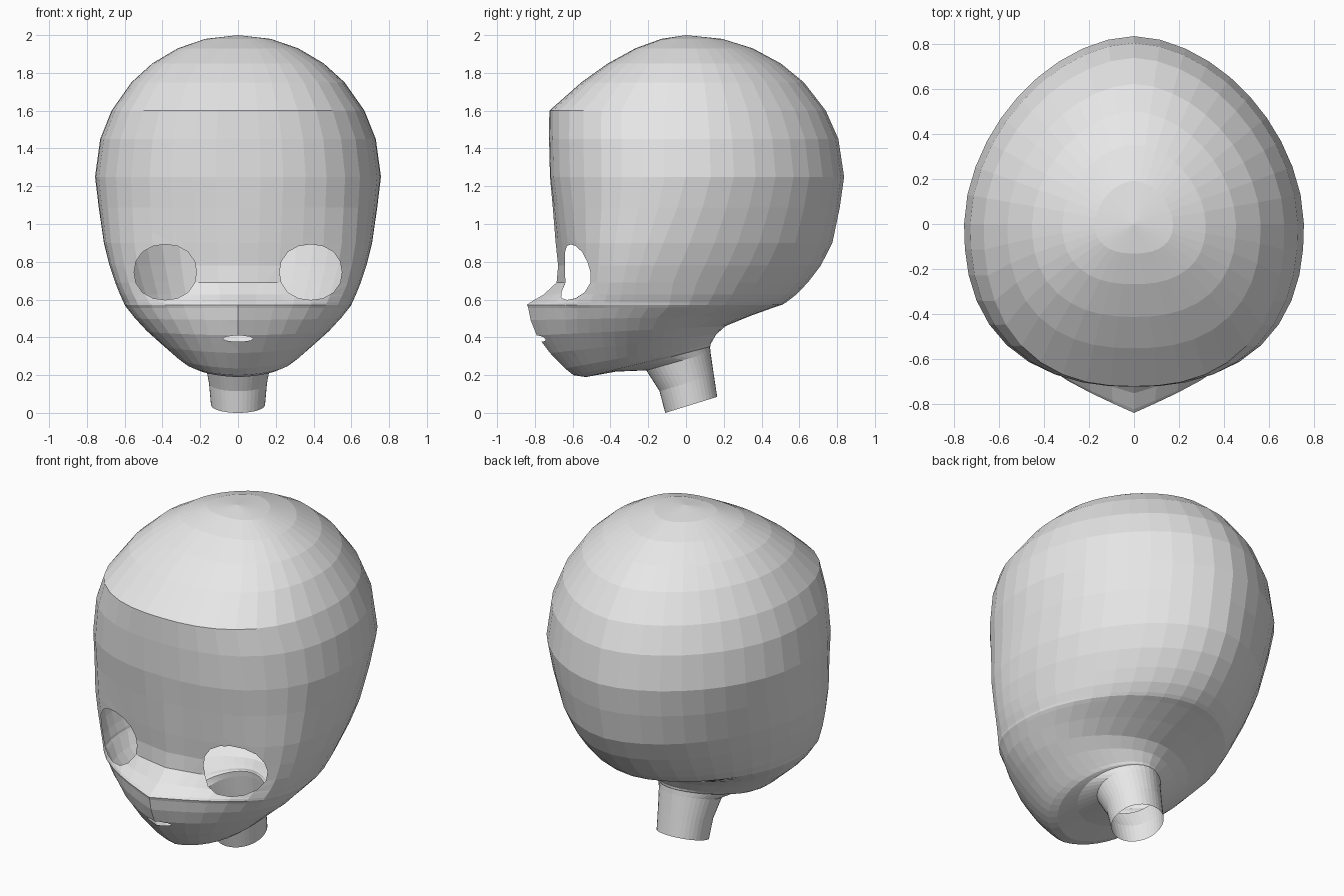
import bpy
import bmesh
from math import sin, cos, pi, sqrt
from mathutils import Vector

SEGMENTS = 40

cube = bpy.data.objects.get("Cube")
if cube:
    bpy.data.objects.remove(cube, do_unlink=True)

clay = bpy.data.materials.new("light_grey")
clay.use_nodes = True
clay.diffuse_color = (0.8, 0.8, 0.8, 1)
clay.node_tree.nodes["Principled BSDF"].inputs["Base Color"].default_value = clay.diffuse_color

bm = bmesh.new()


def rounded(angle, power):
    """Point on a unit superellipse, as (sine side, cosine side)."""
    s, c = sin(angle), cos(angle)
    r = (abs(s) ** power + abs(c) ** power) ** (-1 / power)
    return s * r, c * r


def crown(z):
    """Domed skull level: round sides and back, front cut off by the forehead."""
    dome = sqrt(1 - ((z - 1.25) / 0.75) ** 2)
    front = min(0.725, 1.22 * (2 - z) ** 0.57)
    return (-front, z, 0.837 * dome, z, 0.757 * dome, 0)


def refine(keys):
    """Insert a smooth in-between level after every key level."""
    levels = []
    for i in range(len(keys) - 1):
        before, a = keys[max(i - 1, 0)], keys[i]
        b, after = keys[i + 1], keys[min(i + 2, len(keys) - 1)]
        between = [(9 * (q + r) - p - s) / 16 for p, q, r, s in zip(before, a, b, after)]
        levels += [a, between]
    return levels + [keys[-1]]


def ring(tip, z, back, back_z, width, muzzle):
    """One tilted outline: squarish face with a pointed muzzle, rounder back."""
    front = tip + muzzle
    if z < 0.5:
        mid = max(-0.25, (tip + back) / 2)
    else:
        mid = -0.2 * max(0, min(1, (1.2 - z) * 2))
    square = max(2, min(1.6 + 2 * z, max(2.4, 3.6 - z)))
    round_back = 1.8 + max(0, 0.4 - back_z)
    verts = []
    for i in range(SEGMENTS):
        angle = 2 * pi * i / SEGMENTS
        facing = cos(angle) > 0
        s, c = rounded(angle, square if facing else round_back)
        x = width * s
        if facing:
            y = mid + (front - mid) * c - muzzle * max(0, 1 - abs(x) / 0.45) ** 1.3
        else:
            y = mid - (back - mid) * c
        height = z + (back_z - z) * (y - tip) / (back - tip)
        verts.append(bm.verts.new((x, y, height)))
    return verts


# Key levels: front y, front z, back y, back z, half width, muzzle depth
brow = (-0.72, 1.25, 0.837, 1.25, 0.757, 0)
eyes = (-0.69, 0.9, 0.775, 0.9, 0.71, 0.04)
bridge = (-0.685, 0.69, 0.645, 0.69, 0.65, 0.065)
nose_top = (-0.825, 0.585, 0.53, 0.585, 0.605, 0.145)
nose_tip = (-0.835, 0.555, 0.47, 0.56, 0.59, 0.155)
lip = (-0.79, 0.41, 0.21, 0.46, 0.485, 0.13)
chin = (-0.64, 0.235, 0.14, 0.38, 0.33, 0.06)
under_chin = (-0.53, 0.19, 0.13, 0.355, 0.26, 0.03)
neck_top = (-0.21, 0.225, 0.13, 0.32, 0.175, 0)
neck_end = (-0.11, 0, 0.165, 0.085, 0.143, 0)

levels = [crown(z) for z in (1.98, 1.93, 1.85, 1.75, 1.6, 1.45)]
levels += refine([brow, eyes, bridge, nose_top, nose_tip, lip, chin, under_chin, neck_top, neck_end])
rings = [ring(*level) for level in levels]

# Skin the outlines and close the crown; the neck stays open
pole = bm.verts.new((0, 0, 2))
for i in range(SEGMENTS):
    j = (i + 1) % SEGMENTS
    bm.faces.new((pole, rings[0][i], rings[0][j]))
    for upper, lower in zip(rings, rings[1:]):
        bm.faces.new((upper[i], lower[i], lower[j], upper[j]))
bmesh.ops.recalc_face_normals(bm, faces=bm.faces[:])


def faces_within(cx, cz, rx, rz, planes):
    """Front faces near an opening that lie behind all the given planes."""
    found = []
    for f in bm.faces:
        p = f.calc_center_median()
        near = p.y < -0.3 and abs(p.x - cx) < rx + 0.12 and abs(p.z - cz) < rz + 0.1
        if near and all((p - co).dot(no) < 0 for co, no in planes):
            found.append(f)
    return found


def cut_opening(cx, cz, rx, rz, sides):
    """Cut a rounded opening through the front surface."""
    outline = []
    for k in range(sides):
        s, c = rounded(2 * pi * k / sides, 2.2)
        outline.append(Vector((cx + rx * c, 0, cz + rz * s)))
    planes = []
    for p, q in zip(outline, outline[1:] + outline[:1]):
        normal = Vector((q.z - p.z, 0, p.x - q.x)).normalized()
        geom = set(faces_within(cx, cz, rx, rz, planes))
        for f in list(geom):
            geom.update(f.edges)
            geom.update(f.verts)
        bmesh.ops.bisect_plane(bm, geom=list(geom), dist=0.00001, plane_co=p, plane_no=normal)
        planes.append((p, normal))
    bmesh.ops.delete(bm, geom=faces_within(cx, cz, rx, rz, planes), context='FACES')


# Eye sockets and mouth
for side in (-1, 1):
    cut_opening(side * 0.385, 0.745, 0.165, 0.147, 16)
cut_opening(0, 0.393, 0.08, 0.016, 10)

mesh = bpy.data.meshes.new("head_shell")
bm.to_mesh(mesh)
bm.free()
mesh.materials.append(clay)
head = bpy.data.objects.new("head_shell", mesh)
bpy.context.scene.collection.objects.link(head)
